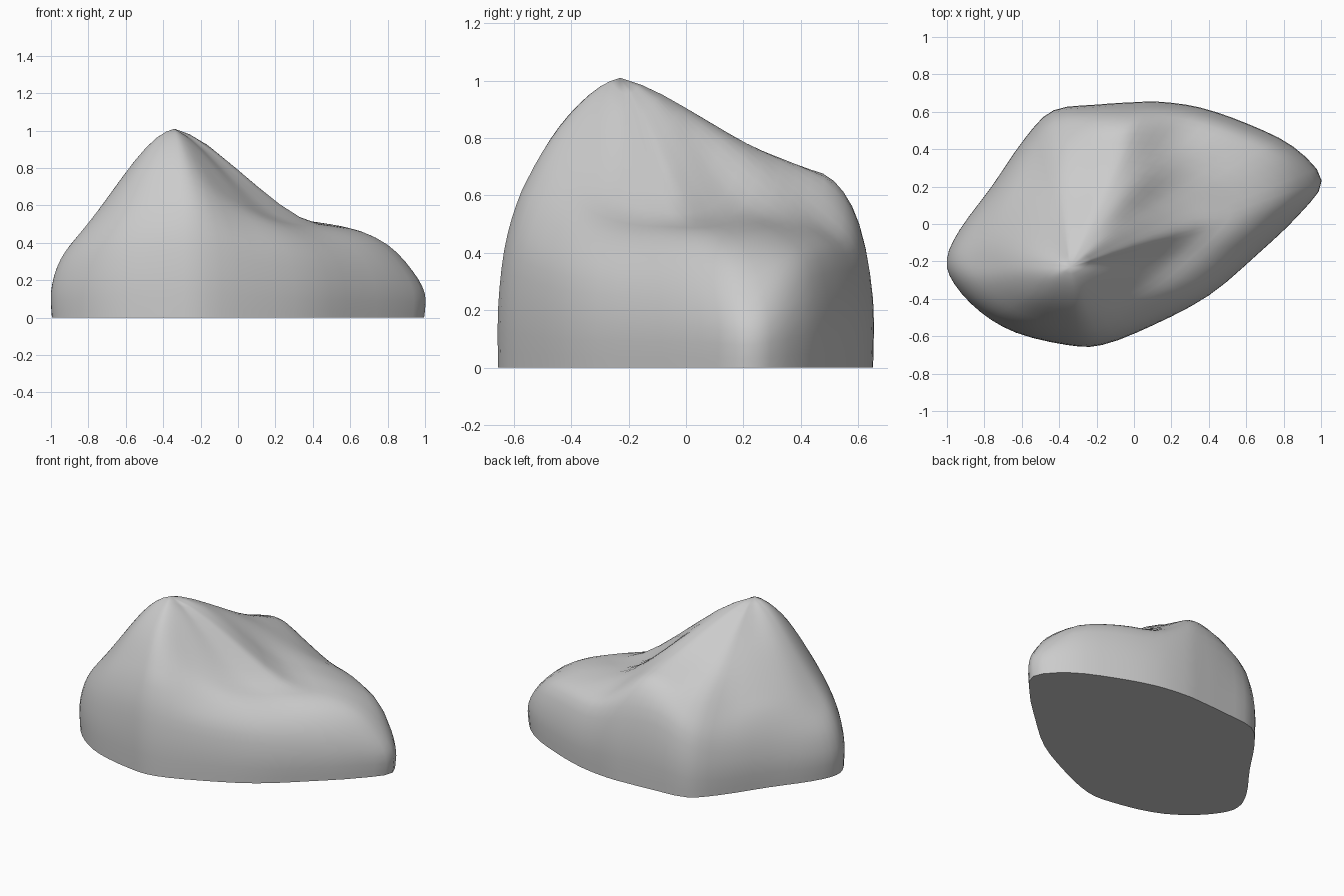
import bpy, bmesh
from mathutils import Vector

if "Cube" in bpy.data.objects:
    bpy.data.objects.remove(bpy.data.objects["Cube"])

PEAK = Vector((-0.34, -0.23, 1.01))
STEPS = (0.25, 0.5, 0.7, 0.85, 0.95)   # fractions from peak to rim

# Footprint, clockwise from the left end
OUTLINE = [(-1, -.19), (-.93, -.03), (-.76, .2), (-.58, .46), (-.43, .605), (-.2, .635), (0, .648),
           (.14, .65), (.35, .62), (.6, .535), (.85, .41), (1, .23), (.88, .05), (.66, -.16),
           (.4, -.38), (.1, -.54), (-.17, -.645), (-.36, -.645), (-.63, -.58), (-.82, -.47), (-.96, -.32)]

# Surface height at each step, one profile per footprint point
PROFILES = [(.89, .67, .49, .38, .27), (.89, .69, .53, .40, .28), (.88, .72, .58, .46, .32),
            (.88, .72, .58, .46, .33), (.89, .73, .63, .52, .40), (.90, .75, .68, .62, .50),
            (.91, .775, .71, .65, .50), (.91, .775, .69, .59, .46), (.90, .74, .59, .49, .40),
            (.88, .61, .52, .47, .39), (.83, .54, .505, .44, .35), (.79, .52, .48, .39, .25),
            (.78, .53, .48, .40, .28), (.80, .55, .48, .40, .29), (.85, .61, .51, .42, .31),
            (.91, .72, .59, .47, .35), (.95, .83, .70, .56, .40), (.955, .84, .70, .56, .41),
            (.95, .82, .66, .52, .37), (.94, .76, .59, .46, .33), (.91, .70, .53, .41, .29)]


def smooth_path(pts, sub, closed):
    """Catmull-Rom curve through the points; an open one starts level."""
    n = len(pts)
    if closed:
        pts = [pts[-1]] + pts + pts[:2]
    else:
        start = 2 * pts[0] - pts[1]
        start.z = pts[1].z
        pts = [start] + pts + [pts[-1]]
    out = []
    for a, b, c, d in zip(pts, pts[1:], pts[2:], pts[3:]):
        for j in range(sub):
            t = j / sub
            out.append(0.5 * (2 * b + (c - a) * t + (2 * a - 5 * b + 4 * c - d) * t * t
                              + (3 * b - a - 3 * c + d) * t ** 3))
    if not closed:
        out.append(pts[-1].copy())
    return out


# Rings from the peak down to the ground
rings = []
for k, s in enumerate(STEPS):
    rings.append([Vector((PEAK.x + (x - PEAK.x) * s, PEAK.y + (y - PEAK.y) * s, p[k]))
                  for (x, y), p in zip(OUTLINE, PROFILES)])
rings.append([Vector((x, y, 0.5 * p[-1])) for (x, y), p in zip(OUTLINE, PROFILES)])
rings.append([Vector((x * .995, y, 0)) for x, y in OUTLINE])
rings = [smooth_path(r, 3, True) for r in rings]
spokes = [smooth_path([PEAK] + [r[i] for r in rings], 3, False) for i in range(len(rings[0]))]

# Boulder skin
bm = bmesh.new()
top = bm.verts.new(PEAK)
cols = [[bm.verts.new(p) for p in sp[1:]] for sp in spokes]
for a, b in zip(cols, cols[1:] + cols[:1]):
    bm.faces.new((top, a[0], b[0]))
    for i in range(len(a) - 1):
        bm.faces.new((a[i], a[i + 1], b[i + 1], b[i]))

# Soften the surface above the rim, then close the flat underside
for _ in range(4):
    bmesh.ops.smooth_vert(bm, verts=[c[i] for c in cols for i in range(10)], factor=0.4,
                          use_axis_x=False, use_axis_y=False, use_axis_z=True)
bm.faces.new([c[-1] for c in cols])
bmesh.ops.recalc_face_normals(bm, faces=bm.faces)

mesh = bpy.data.meshes.new("boulder")
bm.to_mesh(mesh)
bm.free()
boulder = bpy.data.objects.new("boulder", mesh)
bpy.context.collection.objects.link(boulder)
bpy.context.view_layer.objects.active = boulder
boulder.select_set(True)
bpy.ops.object.shade_smooth_by_angle(angle=0.9)
